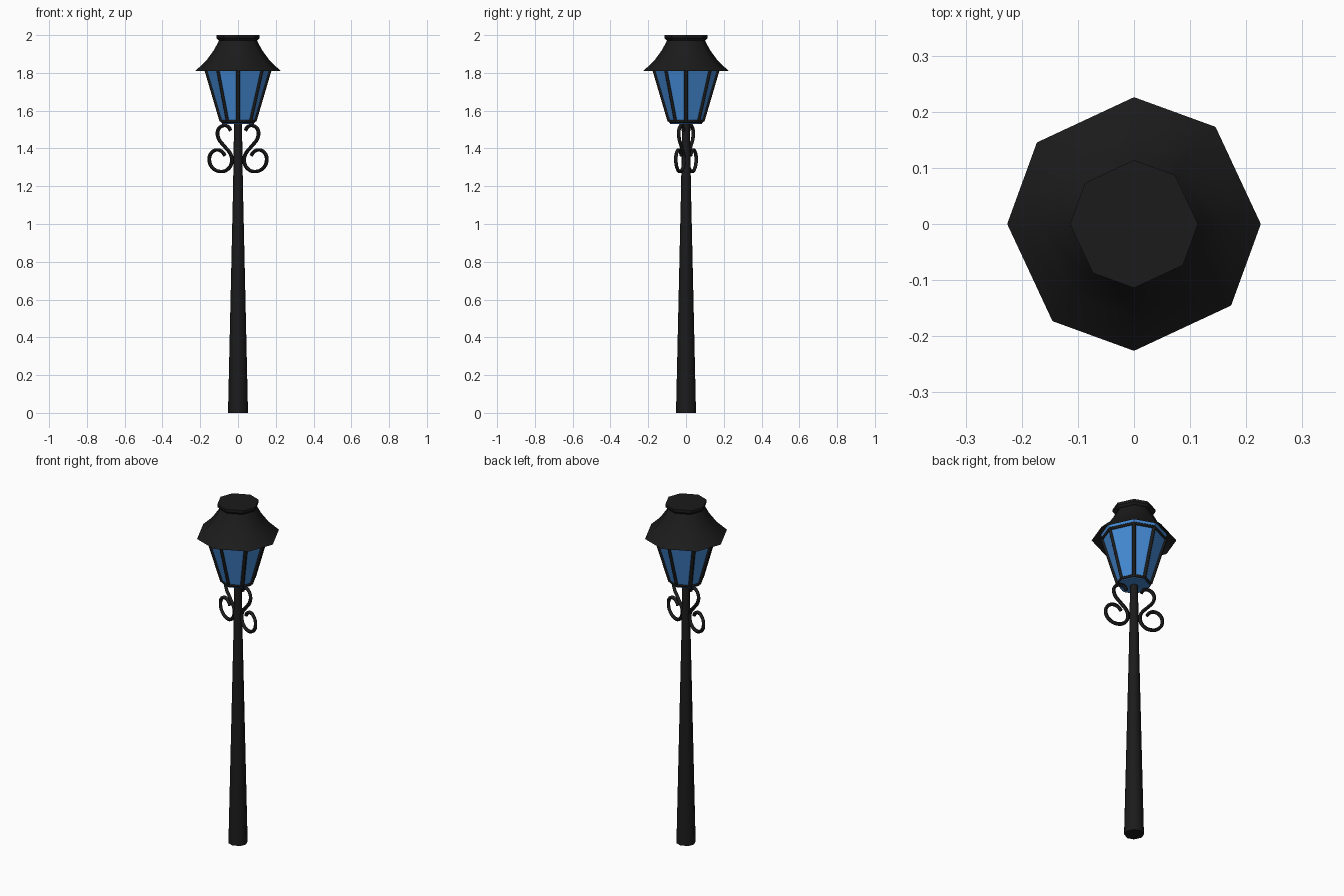
import bpy
import math
from mathutils import Vector

if "Cube" in bpy.data.objects:
    bpy.data.objects.remove(bpy.data.objects["Cube"])

# Slightly skewed octagon shared by every turned part
ANGLES = [math.radians(a) for a in (0, 50, 90, 140, 180, 230, 270, 320)]


def material(name, color):
    m = bpy.data.materials.new(name)
    m.diffuse_color = color
    m.use_nodes = True
    m.node_tree.nodes["Principled BSDF"].inputs["Base Color"].default_value = m.diffuse_color
    return m


black = material("black_iron", (0.011, 0.011, 0.011, 1))
blue = material("blue_glass", (0.06, 0.26, 0.68, 1))


def ring(r, z):
    return [Vector((r * math.cos(a), r * math.sin(a), z)) for a in ANGLES]


def turned(name, profile, mat, cap_bottom=True, cap_top=True, smooth=None):
    """Octagonal body from (radius, z) points listed bottom to top."""
    n = len(ANGLES)
    verts = [v for r, z in profile for v in ring(r, z)]
    faces = []
    for k in range(len(profile) - 1):
        for i in range(n):
            j = (i + 1) % n
            faces.append((k * n + i, k * n + j, (k + 1) * n + j, (k + 1) * n + i))
    if cap_bottom:
        faces.append(tuple(reversed(range(n))))
    if cap_top:
        faces.append(tuple(range(len(verts) - n, len(verts))))
    me = bpy.data.meshes.new(name)
    me.from_pydata(verts, [], faces)
    me.materials.append(mat)
    ob = bpy.data.objects.new(name, me)
    bpy.context.collection.objects.link(ob)
    if smooth:
        select(ob)
        bpy.ops.object.shade_smooth_by_angle(angle=math.radians(smooth))
    return ob


def select(ob):
    bpy.ops.object.select_all(action='DESELECT')
    ob.select_set(True)
    bpy.context.view_layer.objects.active = ob


def rods(name, paths, radius, mat, kind='POLY', cyclic=False, res=0):
    """Rods following the given paths, turned into a mesh."""
    cu = bpy.data.curves.new(name, 'CURVE')
    cu.dimensions = '3D'
    cu.bevel_depth = radius
    cu.bevel_resolution = res
    cu.resolution_u = 5
    cu.use_fill_caps = True
    for pts in paths:
        s = cu.splines.new(kind)
        if kind == 'BEZIER':
            s.bezier_points.add(len(pts) - 1)
            for bp, p in zip(s.bezier_points, pts):
                bp.co = p
                bp.handle_left_type = bp.handle_right_type = 'AUTO'
        else:
            s.points.add(len(pts) - 1)
            for sp, p in zip(s.points, pts):
                sp.co = (*p, 1)
        s.use_cyclic_u = cyclic
    cu.materials.append(mat)
    ob = bpy.data.objects.new(name, cu)
    bpy.context.collection.objects.link(ob)
    select(ob)
    bpy.ops.object.convert(target='MESH')
    return bpy.context.object


# Tapered pole
turned("pole", [(0.053, 0), (0.026, 1.2), (0.021, 1.54)], black, smooth=50)

# Lantern glass
turned("lantern_glass", [(0.085, 1.53), (0.177, 1.845)], blue)

# Lantern frame: uprights on the corners, rings at both ends
low, high = ring(0.087, 1.545), ring(0.168, 1.82)
rods("frame_uprights", list(zip(low, high)), 0.011, black)
rods("frame_rings", [low, high], 0.010, black, cyclic=True)

# Flared roof, open below, and its cap
turned("roof", [(0.226, 1.81), (0.168, 1.865), (0.128, 1.92), (0.098, 1.975)],
       black, cap_bottom=False, smooth=50)
turned("roof_cap", [(0.102, 1.972), (0.114, 1.985), (0.114, 2.0)], black)

# Two S-shaped scrolls in a plane turned about the pole
scroll = [(0.042, 1.495), (0.055, 1.515), (0.085, 1.52), (0.112, 1.497),
          (0.110, 1.455), (0.075, 1.41), (0.042, 1.37), (0.035, 1.33),
          (0.055, 1.292), (0.095, 1.278), (0.140, 1.295), (0.161, 1.338),
          (0.146, 1.380), (0.112, 1.392), (0.085, 1.378), (0.074, 1.362)]
for side, turn in (("right", -19.5), ("left", 160.5)):
    c, s = math.cos(math.radians(turn)), math.sin(math.radians(turn))
    ob = rods("scroll_" + side, [[(r * c, r * s, z) for r, z in scroll]],
              0.010, black, kind='BEZIER', res=1)
    bpy.ops.object.shade_smooth_by_angle(angle=math.radians(60))
